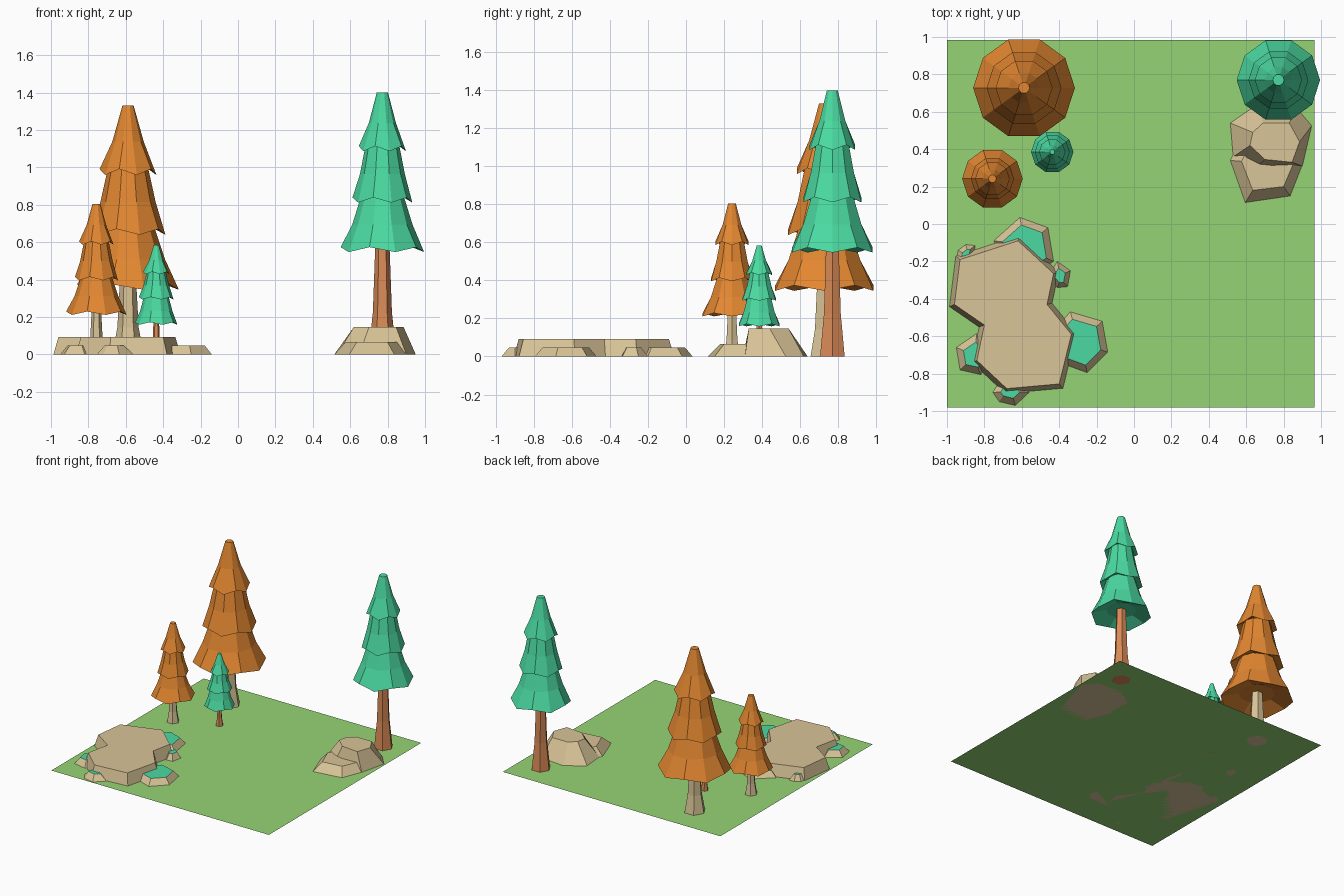
import bpy, bmesh, math
from mathutils import Vector

if "Cube" in bpy.data.objects:
    bpy.data.objects.remove(bpy.data.objects["Cube"])


def material(name, rgb):
    m = bpy.data.materials.new(name)
    m.diffuse_color = [(c / 255) ** 2.2 for c in rgb] + [1]
    m.use_nodes = True
    m.node_tree.nodes["Principled BSDF"].inputs["Base Color"].default_value = m.diffuse_color
    return m


GRASS = material("grass", (149, 210, 116))
ORANGE = material("autumn_leaf", (226, 134, 52))
GREEN = material("green_leaf", (76, 217, 160))
SAND = material("sand_stone", (216, 195, 150))
WOOD = material("wood", (218, 138, 88))


def loft(name, rings, mats, cap_bottom=True, cap_top=True):
    """Skin a stack of equal-length rings; the second material goes on the top cap."""
    bm = bmesh.new()
    rows = [[bm.verts.new(p) for p in ring] for ring in rings]
    n = len(rows[0])
    for a, b in zip(rows, rows[1:]):
        for i in range(n):
            j = (i + 1) % n
            bm.faces.new((a[i], a[j], b[j], b[i]))
    if cap_bottom:
        bm.faces.new(rows[0][::-1])
    if cap_top:
        bm.faces.new(rows[-1]).material_index = len(mats) - 1
    me = bpy.data.meshes.new(name)
    bm.to_mesh(me)
    bm.free()
    for m in mats:
        me.materials.append(m)
    ob = bpy.data.objects.new(name, me)
    bpy.context.collection.objects.link(ob)
    return ob


def ring(c, r, z, n, wave=0.0):
    return [(c[0] + r * math.cos(2 * math.pi * i / n), c[1] + r * math.sin(2 * math.pi * i / n),
             z + (wave if i % 2 else -wave)) for i in range(n)]


def tree(name, c, tiers, top, tip, trunk, leaf, bark):
    # flared trunk
    z0 = tiers[0][0]
    loft(name + "_trunk", [ring(c, r, z, 6) for r, z in
         ((trunk * 2.2, 0), (trunk * 1.5, z0 * 0.4), (trunk, z0 + 0.1 * top))], [bark])
    # skirts with scalloped hems and recessed undersides
    for k, (z, r) in enumerate(tiers):
        last = k == len(tiers) - 1
        zt = top if last else tiers[k + 1][0] + 0.02 * top
        rt = tip if last else tiers[k + 1][1] * 0.7
        h = zt - z
        inner = ring(c, r * 0.5, z + h * 0.14, 10)
        hem = ring(c, r, z, 10, h * 0.045)
        mid = ring(c, rt + (r - rt) * 0.44, z + h * 0.46, 10)
        loft(f"{name}_tier_{k + 1}", [inner, hem, mid, ring(c, rt, zt, 10)], [leaf])


tree("large_orange_tree", (-0.588, 0.728), [(0.36, 0.272), (0.655, 0.2), (0.975, 0.152)],
     1.33, 0.03, 0.038, ORANGE, SAND)
tree("tall_green_tree", (0.772, 0.77), [(0.56, 0.223), (0.825, 0.16), (1.1, 0.126)],
     1.4, 0.03, 0.034, GREEN, WOOD)
tree("small_orange_tree", (-0.757, 0.242), [(0.22, 0.162), (0.405, 0.115), (0.595, 0.092)],
     0.805, 0.021, 0.022, ORANGE, SAND)
tree("small_green_tree", (-0.437, 0.385), [(0.165, 0.113), (0.3, 0.093), (0.435, 0.07)],
     0.585, 0.013, 0.013, GREEN, WOOD)


def inset(pts, d):
    """Move every edge of a counter-clockwise outline inwards by d."""
    P = [Vector(p) for p in pts]
    out = []
    for i, p in enumerate(P):
        a = (p - P[i - 1]).normalized()
        b = (P[(i + 1) % len(P)] - p).normalized()
        na, nb = Vector((-a.y, a.x)), Vector((-b.y, b.x))
        out.append(p + (na + nb) * d / (1 + na.dot(nb)))
    return out


def rock(name, base, height, d, mats=(SAND,), top=None):
    top = top or inset(base, d)
    loft(name, [[(x, y, 0) for x, y in base], [(x, y, height) for x, y in top]], list(mats))


# wide flat boulder
slab = [(-0.62, -0.09), (-0.93, -0.19), (-0.96, -0.43), (-0.80, -0.54), (-0.84, -0.73),
        (-0.68, -0.88), (-0.40, -0.855), (-0.335, -0.59), (-0.465, -0.43), (-0.43, -0.265)]
rock("flat_boulder", inset(slab, -0.025), 0.093, 0.025)

# low stones with moss tops around the boulder
mossy = [
    [(-0.61, 0.035), (-0.75, -0.09), (-0.6, -0.3), (-0.43, -0.20), (-0.46, -0.02)],
    [(-0.90, -0.11), (-0.94, -0.14), (-0.955, -0.215), (-0.86, -0.23), (-0.85, -0.115)],
    [(-0.41, -0.2), (-0.46, -0.28), (-0.41, -0.34), (-0.355, -0.335), (-0.34, -0.25)],
    [(-0.34, -0.47), (-0.48, -0.62), (-0.40, -0.74), (-0.25, -0.795), (-0.14, -0.685),
     (-0.17, -0.52)],
    [(-0.84, -0.585), (-0.95, -0.66), (-0.93, -0.78), (-0.82, -0.805), (-0.74, -0.7)],
    [(-0.68, -0.78), (-0.755, -0.90), (-0.72, -0.95), (-0.635, -0.97), (-0.56, -0.90)],
]
for i, outline in enumerate(mossy):
    rock(f"mossy_stone_{i + 1}", outline, 0.047, 0.025 if i in (1, 2) else 0.035, (SAND, GREEN))

# pair of stones beside the green tree
rock("tall_stone", [(0.66, 0.64), (0.515, 0.54), (0.53, 0.36), (0.65, 0.30), (0.90, 0.31), (0.95, 0.525),
                    (0.87, 0.62)], 0.147, 0,
     top=[(0.69, 0.54), (0.635, 0.49), (0.62, 0.42), (0.70, 0.345), (0.845, 0.33), (0.885, 0.44),
          (0.83, 0.54)])
rock("low_stone", [(0.515, 0.34), (0.595, 0.115), (0.835, 0.15), (0.905, 0.33), (0.80, 0.5), (0.58, 0.47)],
     0.065, 0,
     top=[(0.575, 0.335), (0.635, 0.18), (0.80, 0.20), (0.855, 0.33), (0.78, 0.44), (0.62, 0.42)])

# grass sheet
loft("grass", [[(-1, -0.98, 0), (0.965, -0.98, 0), (0.965, 0.985, 0), (-1, 0.985, 0)]],
     [GRASS], cap_bottom=False)
